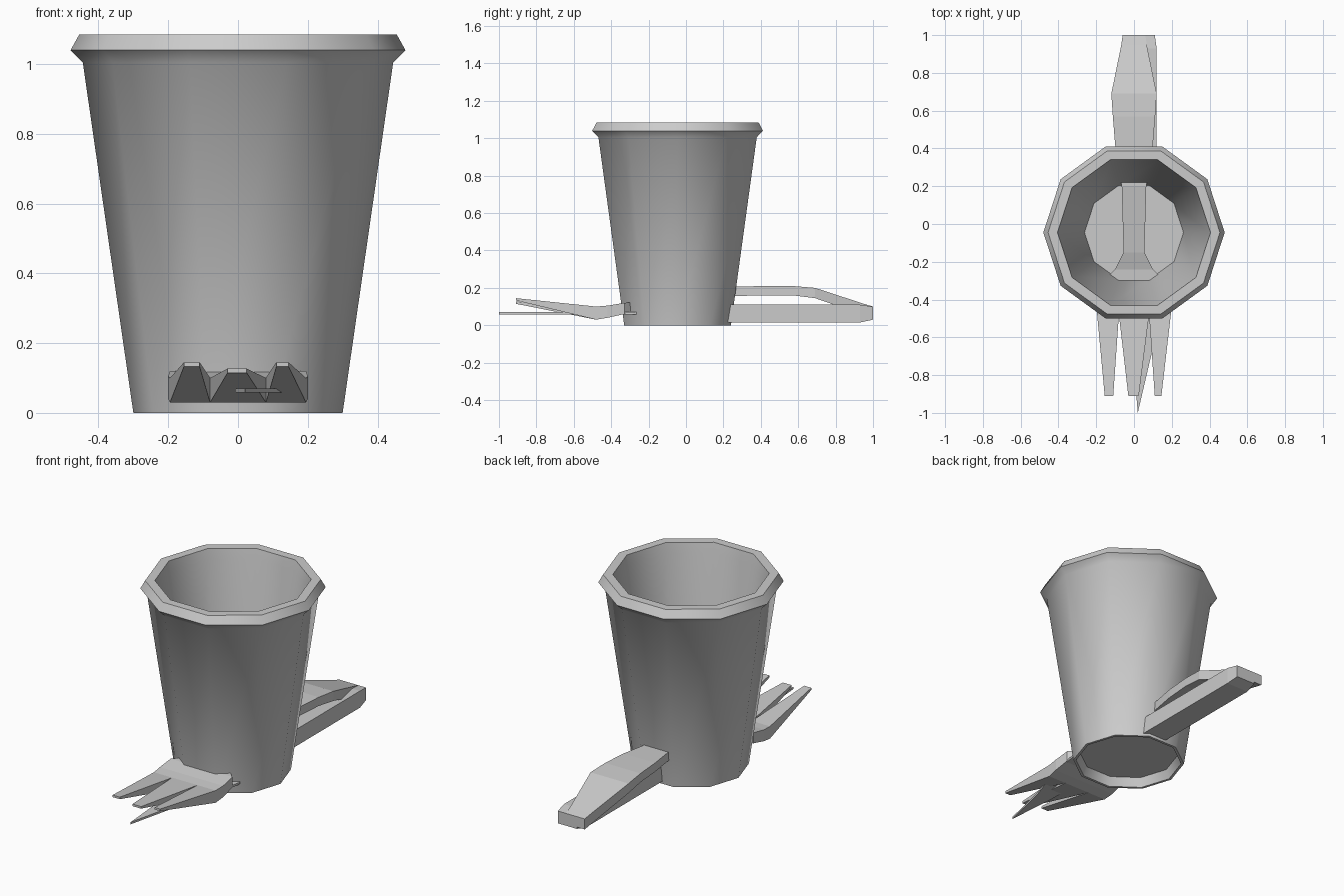
import bpy, math

if "Cube" in bpy.data.objects:
    bpy.data.objects.remove(bpy.data.objects["Cube"])


def make(name, verts, faces, smooth=False):
    mesh = bpy.data.meshes.new(name)
    mesh.from_pydata(verts, [], faces)
    mesh.update()
    ob = bpy.data.objects.new(name, mesh)
    bpy.context.collection.objects.link(ob)
    bpy.ops.object.select_all(action='DESELECT')
    ob.select_set(True)
    bpy.context.view_layer.objects.active = ob
    bpy.ops.object.mode_set(mode='EDIT')
    bpy.ops.mesh.select_all(action='SELECT')
    bpy.ops.mesh.normals_make_consistent(inside=False)
    bpy.ops.object.mode_set(mode='OBJECT')
    if smooth:
        bpy.ops.object.shade_smooth_by_angle(angle=math.radians(42))
    return ob


def skin(name, rings, smooth=False):
    """Join equal-sized vertex rings and cap both ends."""
    n = len(rings[0])
    faces = [(i * n + j, i * n + (j + 1) % n, (i + 1) * n + (j + 1) % n, (i + 1) * n + j)
             for i in range(len(rings) - 1) for j in range(n)]
    last = (len(rings) - 1) * n
    faces += [tuple(range(n)), tuple(range(last, last + n))]
    return make(name, [v for r in rings for v in r], faces, smooth)


def bar(name, sections):
    """Rectangular sections along y: (y, x left, x right, z top, z bottom)."""
    return skin(name, [[(a, y, b), (c, y, b), (c, y, t), (a, y, t)]
                       for y, a, c, t, b in sections])


# Ten-sided cup with a rolled rim and a recessed base
SIDES, CUP_Y = 10, -0.045
profile = [(0.265, 0.05), (0.285, 0), (0.30, 0), (0.445, 1.005), (0.48, 1.04),
           (0.455, 1.085), (0.405, 1.085), (0.395, 1.03), (0.262, 0.09)]
skin("cup", [[(r * math.cos(k * math.tau / SIDES), CUP_Y + r * math.sin(k * math.tau / SIDES), z)
              for k in range(SIDES)] for r, z in profile], True)

# Fork handle, neck and head
half = [(1.0, 0.06, 0.10, 0.04), (0.95, 0.067, 0.115, 0.055), (0.69, 0.12, 0.20, 0.145),
        (0.57, 0.112, 0.21, 0.16), (0.42, 0.10, 0.21, 0.16), (0.20, 0.065, 0.205, 0.155),
        (-0.15, 0.055, 0.15, 0.105), (-0.24, 0.10, 0.125, 0.09)]
bar("fork_handle", [(y, -w, w, t, b) for y, w, t, b in half])
bar("fork_head", [(-0.24, -0.10, 0.10, 0.125, 0.09), (-0.33, -0.195, 0.195, 0.12, 0.06),
                  (-0.42, -0.20, 0.20, 0.105, 0.04), (-0.48, -0.195, 0.195, 0.10, 0.03)])

# Three tapered tines
for side, x0, x1, tip0, tip1, z in (("left", -0.195, -0.08, -0.155, -0.11, 0.145),
                                    ("middle", -0.08, 0.08, -0.03, 0.025, 0.127),
                                    ("right", 0.08, 0.195, 0.11, 0.145, 0.145)):
    bar("fork_tine_" + side, [(-0.48, x0, x1, 0.10, 0.03),
                              (-0.91, tip0, tip1, z, z - 0.012)])

# Knife handle with a chamfered end
bar("knife_handle", [(0.22, -0.02, 0.12, 0.11, 0.015), (0.93, -0.02, 0.12, 0.11, 0.015),
                     (1.0, -0.01, 0.11, 0.10, 0.03)])

# Thin knife blade passing through the base of the cup
outline = [(0.0, 0.24), (0.10, 0.24), (0.16, 0.0), (0.20, -0.28), (0.16, -0.5),
           (0.09, -0.70), (0.02, -1.0), (-0.005, -0.70), (-0.01, -0.3)]
skin("knife_blade", [[(x, y, z) for x, y in outline] for z in (0.058, 0.070)])
